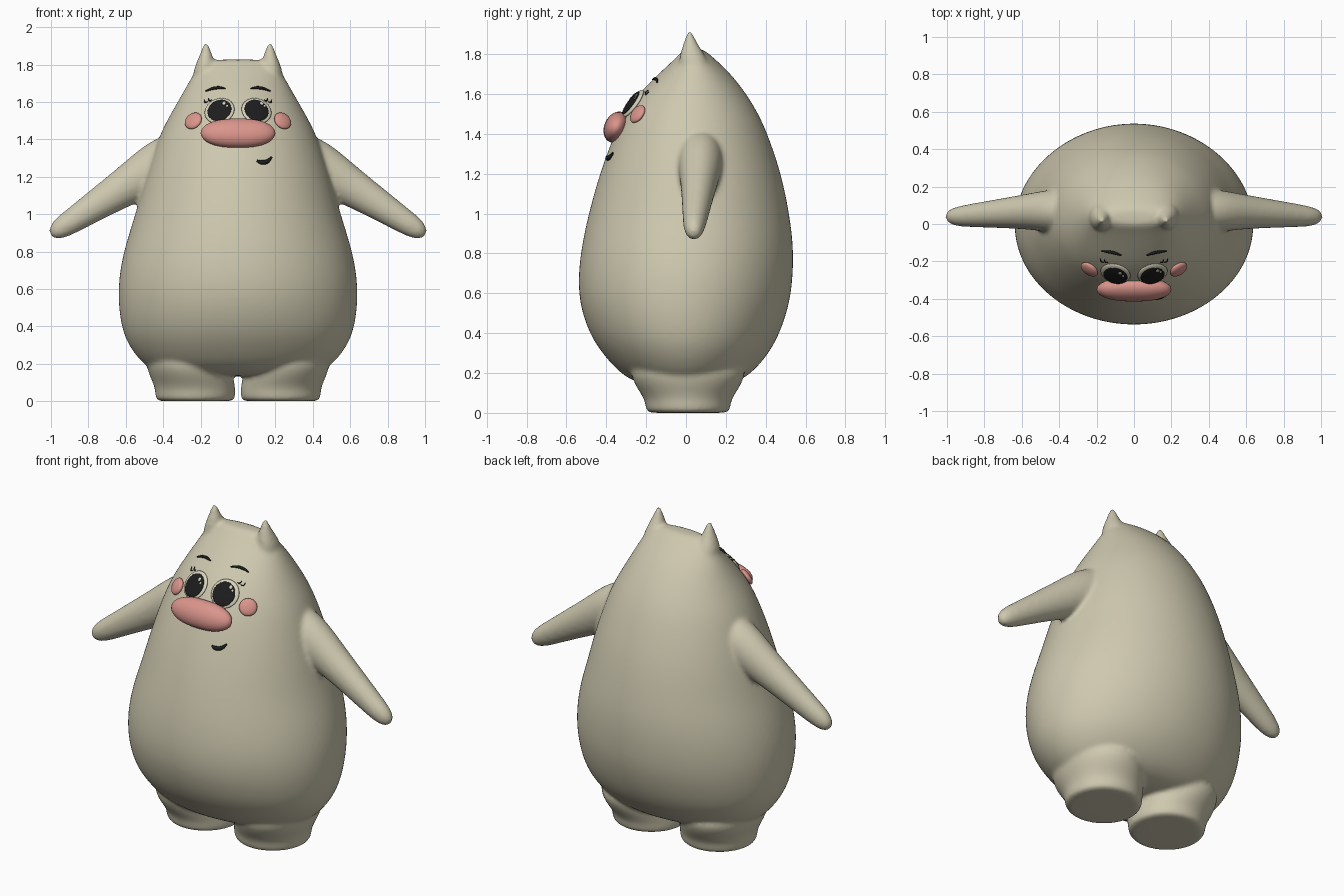
import bpy, bmesh, math
from mathutils import Vector, Matrix

if "Cube" in bpy.data.objects:
    bpy.data.objects.remove(bpy.data.objects["Cube"])


def material(name, rgb):
    m = bpy.data.materials.new(name)
    m.use_nodes = True
    m.diffuse_color = (*rgb, 1)
    bsdf = m.node_tree.nodes["Principled BSDF"]
    bsdf.inputs["Base Color"].default_value = (*rgb, 1)
    bsdf.inputs["Roughness"].default_value = 0.7
    return m


CREAM = material("warm cream", (0.62, 0.58, 0.43))
PALE = material("pale cream", (0.68, 0.64, 0.49))
PINK = material("soft pink", (0.70, 0.30, 0.26))
BLACK = material("soft black", (0.012, 0.012, 0.013))


def add_object(name, data, mat):
    ob = bpy.data.objects.new(name, data)
    bpy.context.scene.collection.objects.link(ob)
    data.materials.append(mat)
    return ob


def loft(bm, rings, sides=28):
    """Closed shell through rings of (centre, half axis, half axis)."""
    loops = []
    for c, u, v in rings:
        angles = [math.tau * i / sides for i in range(sides)]
        loops.append([bm.verts.new(c + u * math.cos(a) + v * math.sin(a)) for a in angles])
    faces = [bm.faces.new(loops[0]), bm.faces.new(loops[-1])]
    for a, b in zip(loops, loops[1:]):
        for i in range(sides):
            j = (i + 1) % sides
            faces.append(bm.faces.new((a[i], a[j], b[j], b[i])))
    bmesh.ops.recalc_face_normals(bm, faces=faces)


def upright(x, y, z, rx, ry):
    return Vector((x, y, z)), Vector((rx, 0, 0)), Vector((0, ry, 0))


bm = bmesh.new()

# Torso and head: height, half width, front y, back y
torso = [(0.135, 0.04, -0.02, 0.02), (0.135, 0.34, -0.15, 0.15), (0.15, 0.43, -0.25, 0.25),
         (0.2, 0.515, -0.335, 0.335), (0.3, 0.592, -0.425, 0.42), (0.4, 0.63, -0.49, 0.475),
         (0.55, 0.647, -0.54, 0.525), (0.7, 0.638, -0.545, 0.542), (0.85, 0.602, -0.525, 0.542),
         (1.0, 0.552, -0.492, 0.522), (1.2, 0.5, -0.437, 0.482), (1.4, 0.432, -0.362, 0.412),
         (1.5, 0.383, -0.313, 0.366), (1.6, 0.325, -0.242, 0.305), (1.7, 0.268, -0.14, 0.228),
         (1.79, 0.215, -0.04, 0.13), (1.825, 0.185, -0.01, 0.085), (1.827, 0.03, 0.02, 0.05)]
loft(bm, [upright(0, (f + b) / 2, z, w, (b - f) / 2) for z, w, f, b in torso])

# Legs: height, centre x, half width, half depth
leg = [(0, 0.228, 0.03, 0.03), (0, 0.228, 0.19, 0.19), (0.004, 0.228, 0.208, 0.205),
       (0.03, 0.228, 0.216, 0.215), (0.06, 0.229, 0.215, 0.217), (0.1, 0.236, 0.22, 0.24),
       (0.16, 0.26, 0.225, 0.28), (0.25, 0.28, 0.22, 0.3), (0.3, 0.28, 0.05, 0.05)]
# Arms: centre x, centre z, half thickness, centre y, half depth
arm = [(0.25, 1.33, 0.15, 0.07, 0.12), (0.42, 1.26, 0.14, 0.07, 0.12),
       (0.55, 1.18, 0.112, 0.068, 0.097), (0.74, 1.06, 0.085, 0.055, 0.076),
       (0.88, 0.968, 0.068, 0.045, 0.062), (0.95, 0.924, 0.058, 0.04, 0.052),
       (0.99, 0.897, 0.038, 0.04, 0.035), (1.003, 0.889, 0.01, 0.04, 0.01)]
# Ears: height, centre x, centre y, half width, half depth
ear = [(1.7, 0.19, 0.045, 0.06, 0.08), (1.78, 0.18, 0.035, 0.055, 0.07),
       (1.83, 0.171, 0.025, 0.043, 0.047), (1.88, 0.171, 0.02, 0.024, 0.024),
       (1.912, 0.171, 0.018, 0.012, 0.012), (1.92, 0.171, 0.018, 0.004, 0.004)]
for s in (-1, 1):
    loft(bm, [upright(s * x, 0.01, z, rx, ry) for z, x, rx, ry in leg])
    loft(bm, [(Vector((s * x, y, z)), Vector((s * 0.53, 0, 0.85)) * r, Vector((0, d, 0)))
              for x, z, r, y, d in arm])
    loft(bm, [upright(s * x, y, z, rx, ry) for z, x, y, rx, ry in ear])

# Merge the shells into one soft skin
mesh = bpy.data.meshes.new("body")
bm.to_mesh(mesh)
bm.free()
body = add_object("body", mesh, CREAM)
body.modifiers.new("round", 'SUBSURF').levels = 2
body.modifiers["round"].render_levels = 2
fuse = body.modifiers.new("fuse", 'REMESH')
fuse.mode = 'VOXEL'
fuse.voxel_size = 0.012
fuse.use_smooth_shade = True
soften = body.modifiers.new("soften", 'SMOOTH')
soften.factor = 0.5
soften.iterations = 8

bpy.context.view_layer.update()
skin = body.evaluated_get(bpy.context.evaluated_depsgraph_get())


def on_skin(x, z, lift=0.0):
    """Point and normal on the front of the body."""
    hit, p, n, _ = skin.ray_cast(Vector((x, -2, z)), Vector((0, 1, 0)))
    return p + n * lift, n


def pad(name, x, z, rx, rz, depth, mat, lift=0.0, base=None, blunt=1.0):
    """Flattened ball lying on the skin, sized as seen from the front."""
    p, n = on_skin(*(base or (x, z)))
    if base:  # share the plane of the base point
        p.y += (n.x * (p.x - x) + n.z * (p.z - z)) / n.y
        p.x, p.z = x, z
    p = p + n * lift
    u = Vector((0, 0, 1)).cross(n).normalized()
    v = n.cross(u)
    b = bmesh.new()
    bmesh.ops.create_uvsphere(b, u_segments=32, v_segments=16, radius=1)
    for w in b.verts:
        w.co.x = math.copysign(abs(w.co.x) ** blunt, w.co.x)
    frame = Matrix((u * rx / abs(u.x), v * rz / abs(v.z), n * depth)).transposed().to_4x4()
    b.transform(Matrix.Translation(p) @ frame)
    bmesh.ops.recalc_face_normals(b, faces=b.faces)
    me = bpy.data.meshes.new(name)
    b.to_mesh(me)
    b.free()
    me.shade_smooth()
    return add_object(name, me, mat)


def stroke(name, points, width, lift=0.006):
    """Tapered painted line following the skin."""
    cu = bpy.data.curves.new(name, 'CURVE')
    cu.dimensions = '3D'
    cu.bevel_depth = width
    cu.bevel_resolution = 2
    cu.resolution_u = 6
    cu.use_fill_caps = True
    sp = cu.splines.new('BEZIER')
    sp.bezier_points.add(len(points) - 1)
    for i, (bp, (x, z)) in enumerate(zip(sp.bezier_points, points)):
        bp.co = on_skin(x, z, lift)[0]
        bp.handle_left_type = bp.handle_right_type = 'AUTO'
        bp.radius = 0.45 if i in (0, len(points) - 1) else 1
    return add_object(name, cu, BLACK)


# Muzzle
pad("muzzle", 0, 1.43, 0.2, 0.074, 0.06, PINK, lift=0.008, blunt=0.8)

for s, side in ((-1, "right"), (1, "left")):
    # Cheeks
    pad(side + "_cheek", s * 0.235, 1.495, 0.042, 0.043, 0.02, PINK, lift=0.008)
    # Eyes, pupils and glints share one plane per eye
    eye = (s * 0.098, 1.55)
    pad(side + "_eye", *eye, 0.079, 0.068, 0.016, PALE, lift=0.004)
    pad(side + "_pupil", s * 0.096, 1.546, 0.063, 0.057, 0.008, BLACK, lift=0.016, base=eye)
    for i, (dx, dz, r) in enumerate(((0.026, 0.034, 0.009), (0.042, 0.02, 0.006))):
        pad(f"{side}_glint_{i + 1}", s * 0.096 + dx, 1.546 + dz, r, r, 0.003, PALE,
            lift=0.022, base=eye)
    # Brows and lashes
    stroke(side + "_brow", [(s * x, z) for x, z in
           ((0.068, 1.668), (0.1, 1.672), (0.135, 1.668), (0.172, 1.654))], 0.008)
    for i, dx in enumerate((0.0, 0.022)):
        stroke(f"{side}_lash_{i + 1}", [(s * (x + dx), z - dx * 0.4) for x, z in
               ((0.138, 1.607), (0.15, 1.603), (0.157, 1.616))], 0.004)

# Crooked smile
stroke("mouth", [(0.1, 1.284), (0.125, 1.275), (0.152, 1.279), (0.178, 1.302)], 0.012)
